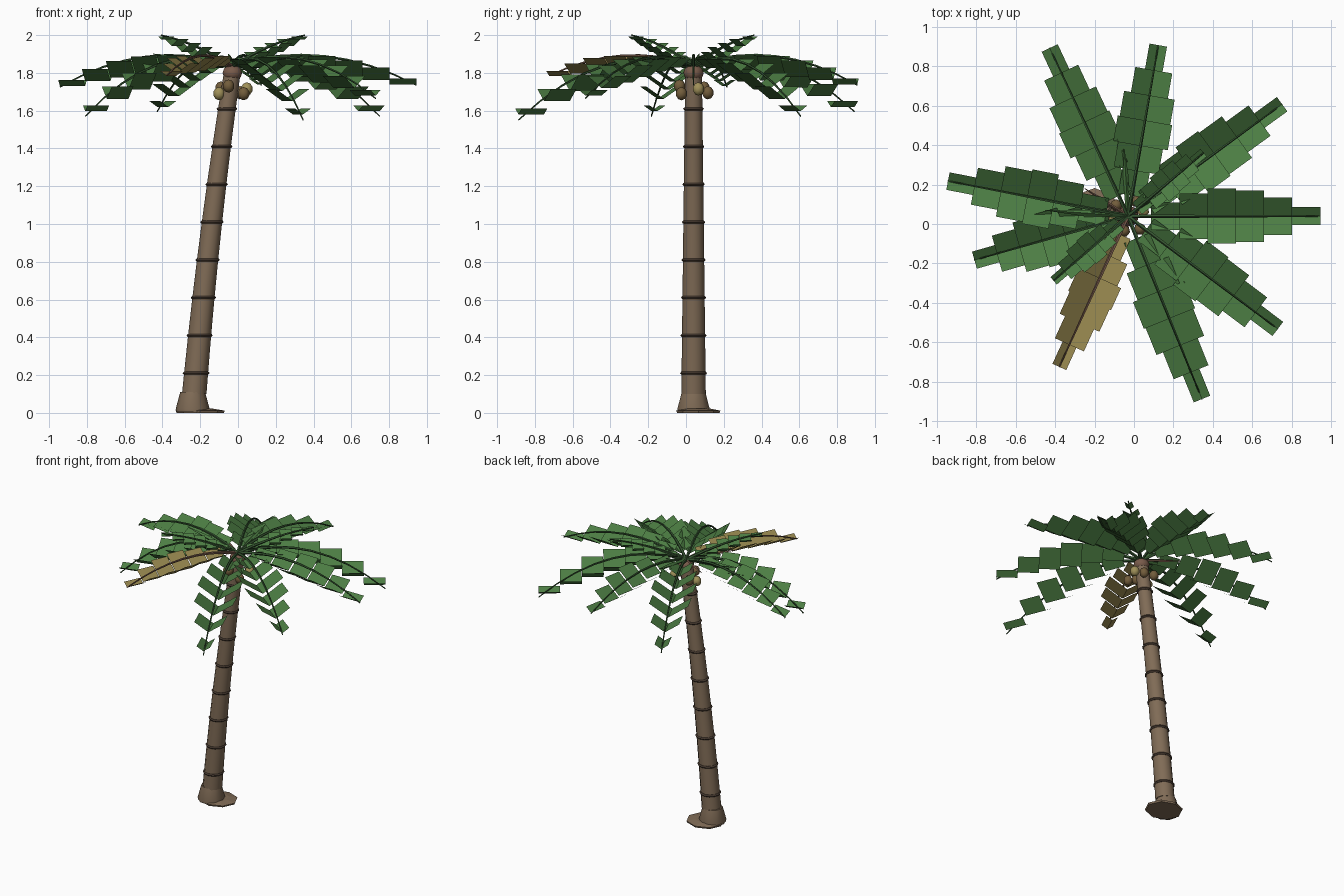
import bpy, bmesh, math
from mathutils import Vector, Matrix

if "Cube" in bpy.data.objects:
    bpy.data.objects.remove(bpy.data.objects["Cube"])

def material(name, rgb):
    m = bpy.data.materials.new(name)
    m.diffuse_color = (*rgb, 1)
    m.use_nodes = True
    m.node_tree.nodes["Principled BSDF"].inputs["Base Color"].default_value = m.diffuse_color
    return m

GREEN = material("leaf green", (0.072, 0.205, 0.056))
DARK = material("stem green", (0.035, 0.09, 0.03))
GOLD = material("dry leaf gold", (0.31, 0.245, 0.077))
BARK = material("bark brown", (0.215, 0.148, 0.093))
RING = material("bark ring", (0.075, 0.05, 0.035))
HUSK = material("crown husk", (0.19, 0.105, 0.07))
NUT_Y = material("ripe nut", (0.35, 0.28, 0.10))
NUT_B = material("brown nut", (0.17, 0.11, 0.045))

def finish(name, bm, mat, smooth=0):
    me = bpy.data.meshes.new(name)
    bm.to_mesh(me)
    bm.free()
    me.materials.append(mat)
    ob = bpy.data.objects.new(name, me)
    bpy.context.collection.objects.link(ob)
    if smooth:
        bpy.ops.object.select_all(action='DESELECT')
        ob.select_set(True)
        bpy.context.view_layer.objects.active = ob
        bpy.ops.object.shade_smooth_by_angle(angle=math.radians(smooth))
    return ob

def tube(name, pts, radii, sides, mat, level=False, smooth=0, squash=1.0):
    """Loft of polygons along a path; level keeps the sections horizontal."""
    bm = bmesh.new()
    pts = [Vector(p) for p in pts]
    rows = []
    for i, (p, r) in enumerate(zip(pts, radii)):
        d = pts[min(i + 1, len(pts) - 1)] - pts[max(i - 1, 0)]
        u, v = Vector((1, 0, 0)), Vector((0, squash, 0))
        if not level:
            u = d.cross(Vector((0, 0, 1))).normalized()
            v = u.cross(d).normalized()
        rows.append([bm.verts.new(p + r * (u * math.cos(a) + v * math.sin(a)))
                     for a in [2 * math.pi * k / sides for k in range(sides)]])
    for a, b in zip(rows, rows[1:]):
        for k in range(sides):
            n = (k + 1) % sides
            bm.faces.new((a[k], a[n], b[n], b[k]))
    bm.faces.new(rows[0][::-1])
    bm.faces.new(rows[-1])
    bmesh.ops.recalc_face_normals(bm, faces=bm.faces)
    return finish(name, bm, mat, smooth)

def blob(name, loc, size, mat, segs, rings):
    bm = bmesh.new()
    bmesh.ops.create_uvsphere(bm, u_segments=segs, v_segments=rings, radius=1,
                              matrix=Matrix.Translation(loc) @ Matrix.Diagonal((*size, 1)))
    return finish(name, bm, mat, 65)

# Leaning trunk with a flared foot on a low root mound
def trunk_x(z):
    return -0.24 + 0.082 * z + 0.019 * z * z

def trunk_r(z):
    return 0.066 - 0.012 * z

heights = [0.10] + [0.21 + 0.2 * i for i in range(8)] + [1.80]
tube("trunk", [(trunk_x(z), 0.04, z) for z in heights],
     [trunk_r(z) for z in heights], 12, BARK, True, 50)
tube("trunk_foot", [(trunk_x(0), 0.04, z) for z in (0.005, 0.02, 0.11)],
     [0.088, 0.09, 0.066], 10, BARK, True, 50)
tube("root_mound", [(-0.2, 0.065, 0), (-0.2, 0.065, 0.012), (-0.21, 0.06, 0.022)],
     [0.125, 0.13, 0.08], 8, BARK, True, 0, 0.9)
for i, z in enumerate(heights[1:9]):
    r = trunk_r(z)
    tube(f"bark_ring_{i}", [(trunk_x(z + d), 0.04, z + d) for d in (-0.008, 0, 0.008)],
         [r + 0.002, r + 0.008, r + 0.002], 12, RING, True, 50)

# Crown bulb and nuts
CROWN = Vector((-0.03, 0.04, 1.835))
blob("crown_bulb", (-0.03, 0.04, 1.80), (0.054, 0.054, 0.043), HUSK, 10, 6)
nuts = [(-0.10, 0.02, 1.69, NUT_Y), (-0.05, -0.035, 1.73, NUT_B), (0.03, -0.025, 1.69, NUT_B),
        (0.047, 0.065, 1.715, NUT_Y), (0.01, 0.115, 1.695, NUT_B), (-0.09, 0.095, 1.72, NUT_B)]
for i, (x, y, z, m) in enumerate(nuts):
    blob(f"nut_{i}", (x, y, z), (0.032, 0.032, 0.035), m, 7, 5)

# Fronds: level V-shaped leaf panels hung in steps below an arched stem
WIDTHS = [0.07, 0.115, 0.14, 0.13, 0.095, 0.045]
TILT = 0.68

def frond(name, angle, length, rise, drop, mat=GREEN, stem=DARK, wide=1.0):
    """rise: initial slope of the stem; drop: height of the tip above the crown."""
    a = math.radians(angle)
    d = Vector((math.cos(a), math.sin(a), 0))
    side = Vector((-d.y, d.x, 0))

    def at(t):
        return CROWN + d * (length * t) + Vector((0, 0, rise * t + (drop - rise) * t * t))

    tube(name + "_stem", [at(t / 8) for t in range(9)],
         [0.011 - 0.0009 * t for t in range(9)], 5, stem)
    bm = bmesh.new()
    t0, n = 0.12, len(WIDTHS)
    for i, w in enumerate(WIDTHS):
        ta, tb = t0 + (1 - t0) * i / n, t0 + (1 - t0) * (i + 1) / n
        p, q = at(ta), at(tb)
        lift = w * wide * TILT
        p.z = q.z = at((ta + tb) / 2).z - lift
        for s in (1, -1):
            out = side * (s * w * wide) + Vector((0, 0, lift))
            loop = [p, q, q + out, p + out]
            bm.faces.new([bm.verts.new(v) for v in loop[::s]])
    finish(name + "_leaf", bm, mat)

for i, (angle, length, drop) in enumerate([
        (0, 0.975, -0.10), (36, 0.965, -0.265), (80, 0.88, -0.10), (115, 0.94, -0.24),
        (169, 0.93, -0.11), (196, 0.81, -0.265), (292, 1.0, -0.285), (323, 0.95, -0.17)]):
    frond(f"frond_{i}", angle, length, 0.31, drop)
frond("dry_frond", 245.5, 0.84, 0.27, -0.05, GOLD, HUSK, 0.85)
for i, angle in enumerate((40, 221)):
    frond(f"young_frond_{i}", angle, 0.50, 0.25, 0.165, wide=0.55)

# Spear leaves and dry husk spikes round the crown
for i, (x, y, z, r, m) in enumerate([
        (-0.45, 0.07, 1.90, 0.014, GREEN), (-0.05, 0.38, 1.90, 0.014, GREEN),
        (-0.25, -0.2, 1.87, 0.008, HUSK), (-0.25, 0.18, 1.85, 0.008, HUSK)]):
    tip = Vector((x, y, z))
    tube(f"spear_{i}", [CROWN, CROWN.lerp(tip, 0.6), tip], [r * 0.8, r, 0.002], 4, m)
